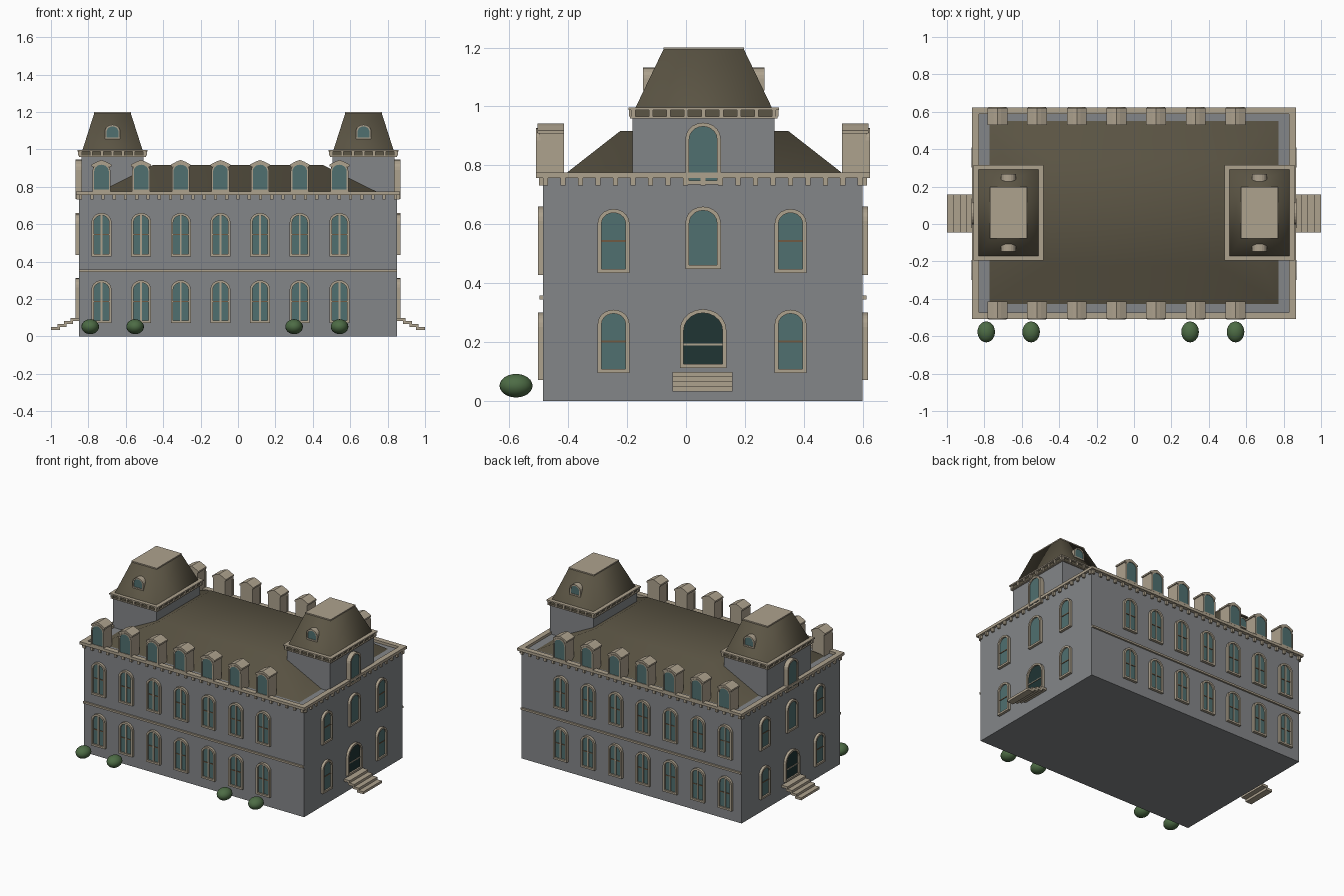
import bpy, bmesh, math
from mathutils import Matrix, Vector

if "Cube" in bpy.data.objects:
    bpy.data.objects.remove(bpy.data.objects["Cube"])

COLOURS = {
    "wall_grey": (0.23, 0.24, 0.25),
    "stone_beige": (0.42, 0.36, 0.27),
    "roof_olive": (0.105, 0.09, 0.058),
    "glass_teal": (0.08, 0.16, 0.16),
    "door_dark": (0.014, 0.035, 0.034),
    "bar_brown": (0.16, 0.10, 0.055),
    "bush_green": (0.075, 0.15, 0.06),
}
MATS = {}
for key, c in COLOURS.items():
    MATS[key] = bpy.data.materials.new(key)
    MATS[key].diffuse_color = (*c, 1)

CY = 0.0575                 # building centre in y
HX, HY = 0.85, 0.5425       # wall half sizes
PARTS = {}


def part(name, mat):
    """Mesh that collects all pieces of one named part."""
    if name not in PARTS:
        PARTS[name] = (bmesh.new(), mat)
    return PARTS[name][0]


def box(bm, x0, x1, y0, y1, z0, z1, m=None):
    t = Matrix.Translation(((x0 + x1) / 2, (y0 + y1) / 2, (z0 + z1) / 2))
    s = Matrix.Diagonal((abs(x1 - x0), abs(y1 - y0), abs(z1 - z0), 1))
    bmesh.ops.create_cube(bm, size=1, matrix=(m or Matrix()) @ t @ s)


def plane(x, y, out):
    """Local x runs along the wall, local y points out of it, local z is up."""
    o, up = Vector(out), Vector((0, 0, 1))
    m = Matrix((up.cross(o), o, up)).transposed().to_4x4()
    m.translation = (x, y, 0)
    return m


def arch_points(w, z0, z1, n=10):
    h = w / 2
    rise = h * 0.9
    pts = [(-h, z0), (h, z0)]
    for i in range(n + 1):
        a = math.pi * i / n
        pts.append((h * math.cos(a), z1 - rise + rise * math.sin(a)))
    return pts


def arch_panel(bm, m, w, z0, z1, d0, d1):
    pts = arch_points(w, z0, z1)
    a = [bm.verts.new(m @ Vector((u, d0, v))) for u, v in pts]
    b = [bm.verts.new(m @ Vector((u, d1, v))) for u, v in pts]
    bm.faces.new(a)
    bm.faces.new(b)
    for i in range(len(pts)):
        j = (i + 1) % len(pts)
        bm.faces.new((a[i], a[j], b[j], b[i]))


def arch_ring(bm, m, w, z0, z1, t, d0, d1):
    outer = arch_points(w, z0, z1)
    inner = arch_points(w - 2 * t, z0 + t, z1 - t)
    loops = [[bm.verts.new(m @ Vector((u, d, v))) for u, v in pts]
             for pts, d in ((outer, d0), (outer, d1), (inner, d1), (inner, d0))]
    n = len(outer)
    for k in range(4):
        p, q = loops[k], loops[(k + 1) % 4]
        for i in range(n):
            j = (i + 1) % n
            bm.faces.new((p[i], p[j], q[j], q[i]))


def window(m, w, z0, z1, t=0.013, mullion=False, bar=True, door=False, depth=0.018):
    arch_ring(part("window_frames", "stone_beige"), m, w, z0, z1, t, -0.004, depth)
    glass = part("door_panels", "door_dark") if door else part("window_glass", "glass_teal")
    arch_panel(glass, m, w - 2 * t + 0.002, z0 + t - 0.001, z1 - t + 0.001, -0.003, 0.007)
    zm = (z0 + z1) / 2
    h = w / 2 - t
    if door:
        zm -= 0.02
        box(part("door_rails", "stone_beige"), -h, h, 0, 0.011, zm - 0.003, zm + 0.003, m)
    elif bar:
        box(part("window_bars", "bar_brown"), -h, h, 0, 0.010, zm - 0.003, zm + 0.003, m)
    if mullion:
        box(part("window_mullions", "stone_beige"), -0.005, 0.005, 0, 0.013, z0 + t, z1 - t, m)


def frustum(bm, cx, cy, lo, hi, z0, z1):
    rings = [[bm.verts.new((cx + sx * h[0], cy + sy * h[1], z))
              for sx, sy in ((-1, -1), (1, -1), (1, 1), (-1, 1))]
             for h, z in ((lo, z0), (hi, z1))]
    a, b = rings
    bm.faces.new(b)
    for i in range(4):
        j = (i + 1) % 4
        bm.faces.new((a[i], a[j], b[j], b[i]))


def rim(bm, cx, cy, hx, hy, t, z0, z1):
    """Rectangular frame made of four beams."""
    for s in (-1, 1):
        box(bm, cx - hx, cx + hx, cy + s * hy, cy + s * (hy - t), z0, z1)
        box(bm, cx + s * hx, cx + s * (hx - t), cy - hy + t, cy + hy - t, z0, z1)


def dentils(bm, cx, cy, hx, hy, nx, ny, w, d, z0, z1):
    """Rows of small blocks projecting from four walls."""
    for s in (-1, 1):
        for i in range(nx + 1):
            x = cx - hx + w / 2 + (2 * hx - w) * i / nx
            box(bm, x - w / 2, x + w / 2, cy + s * (hy - 0.003), cy + s * (hy + d), z0, z1)
        for i in range(ny + 1):
            y = cy - hy + w / 2 + (2 * hy - w) * i / ny
            box(bm, cx + s * (hx - 0.003), cx + s * (hx + d), y - w / 2, y + w / 2, z0, z1)


# main block, cornice and hipped roof
box(part("main_walls", "wall_grey"), -HX, HX, CY - HY, CY + HY, 0, 0.758)
cornice = part("main_cornice", "stone_beige")
rim(cornice, 0, CY, HX + 0.017, HY + 0.024, 0.037, 0.757, 0.776)
dentils(part("cornice_blocks", "stone_beige"), 0, CY, HX, HY, 28, 18, 0.017, 0.014, 0.732, 0.758)
frustum(part("main_roof", "roof_olive"), 0, 0.062, (0.775, 0.49), (0.453, 0.285), 0.757, 0.917)

# long facades: two window rows, string course and dormers
for s in (-1, 1):
    wall_y = CY + s * HY
    box(part("string_course", "stone_beige"), -HX, HX, wall_y, wall_y + s * 0.012, 0.345, 0.358)
    for i in range(7):
        x = -0.73 + 0.212 * i
        m = plane(x, wall_y, (0, s, 0))
        window(m, 0.107, 0.072, 0.30, mullion=True)
        window(m, 0.107, 0.428, 0.66, mullion=True)
        # dormer body with a small gabled cap
        y0, y1 = CY + s * 0.472, CY + s * 0.556
        box(part("dormer_bodies", "stone_beige"), x - 0.046, x + 0.046, y0, y1, 0.757, 0.918)
        cap = part("dormer_caps", "stone_beige")
        ends = [[cap.verts.new((x + u, y, z)) for u, z in
                 ((-0.053, 0.908), (-0.053, 0.919), (-0.02, 0.936), (0, 0.943),
                  (0.02, 0.936), (0.053, 0.919), (0.053, 0.908))]
                for y in (y0, y1 + s * 0.006)]
        for e in ends:
            cap.faces.new(e)
        for k in range(7):
            j = (k + 1) % 7
            cap.faces.new((ends[0][k], ends[0][j], ends[1][j], ends[1][k]))
        window(plane(x, y1, (0, s, 0)), 0.096, 0.776, 0.927, t=0.009, bar=False, depth=0.011)

# end facades: windows, doors, steps and towers
for s in (-1, 1):
    for y in (-0.246, 0.355):
        m = plane(s * HX, y, (s, 0, 0))
        window(m, 0.108, 0.095, 0.31)
        window(m, 0.108, 0.435, 0.652)
    m = plane(s * HX, 0.058, (s, 0, 0))
    window(m, 0.12, 0.448, 0.66, bar=False)
    window(m, 0.158, 0.112, 0.312, door=True)
    for i in range(4):
        x = 0.86 + 0.035 * i
        z = 0.099 - 0.0165 * i
        box(part("entrance_steps", "stone_beige"), s * (x - 0.012), s * (x + 0.035),
            -0.046, 0.158, z - 0.0165, z)

    cx, cy = s * 0.671, 0.06
    box(part("tower_walls", "wall_grey"), cx - 0.167, cx + 0.167, cy - 0.241, cy + 0.241, 0.74, 0.966)
    window(plane(s * 0.838, 0.058, (s, 0, 0)), 0.12, 0.735, 0.945, bar=False, depth=0.031)
    arch_panel(part("window_glass", "glass_teal"), plane(s * 0.838, 0.058, (s, 0, 0)),
               0.096, 0.748, 0.932, 0.0, 0.024)
    # tower cornice
    box(part("tower_cornice_band", "roof_olive"), cx - 0.172, cx + 0.172, cy - 0.242, cy + 0.242, 0.963, 0.99)
    dentils(part("tower_cornice_blocks", "stone_beige"), cx, cy, 0.176, 0.246, 6, 8, 0.014, 0.008, 0.966, 0.99)
    ledge = part("tower_cornice", "stone_beige")
    box(ledge, cx - 0.187, cx + 0.187, cy - 0.256, cy + 0.256, 0.988, 0.997)
    rim(ledge, cx, cy, 0.18, 0.25, 0.015, 0.960, 0.966)
    # steep tower roof with flat cap and two small windows
    frustum(part("tower_roofs", "roof_olive"), cx, cy, (0.161, 0.232), (0.097, 0.136), 0.995, 1.195)
    box(part("tower_caps", "stone_beige"), cx - 0.098, cx + 0.098, cy - 0.137, cy + 0.137, 1.193, 1.201)
    for t in (-1, 1):
        m = plane(cx, cy + t * 0.19, (0, t, 0))
        arch_ring(part("tower_window_frames", "stone_beige"), m, 0.082, 1.055, 1.132, 0.009, -0.03, 0.016)
        arch_panel(part("window_glass", "glass_teal"), m, 0.066, 1.063, 1.124, -0.03, 0.012)

# clipped bushes along the front
for x in (-0.79, -0.55, 0.30, 0.543):
    bmesh.ops.create_uvsphere(
        part("bushes", "bush_green"), u_segments=20, v_segments=12, radius=1,
        matrix=Matrix.Translation((x, -0.577, 0.052)) @ Matrix.Diagonal((0.047, 0.056, 0.04, 1)))

# turn every collected part into an object
for name, (bm, mat) in PARTS.items():
    bmesh.ops.recalc_face_normals(bm, faces=bm.faces)
    if name in ("main_roof", "tower_roofs"):        # open undersides, keep facing out
        for f in bm.faces:
            f.normal_update()
            if f.normal.z < 0:
                f.normal_flip()
    for f in bm.faces:
        f.smooth = name in ("bushes", "tower_roofs", "main_roof")
    mesh = bpy.data.meshes.new(name)
    bm.to_mesh(mesh)
    bm.free()
    mesh.materials.append(MATS[mat])
    bpy.context.collection.objects.link(bpy.data.objects.new(name, mesh))

for m in bpy.data.materials:
    if m.users and not m.is_grease_pencil:
        m.use_nodes = True
        m.node_tree.nodes["Principled BSDF"].inputs["Base Color"].default_value = m.diffuse_color
